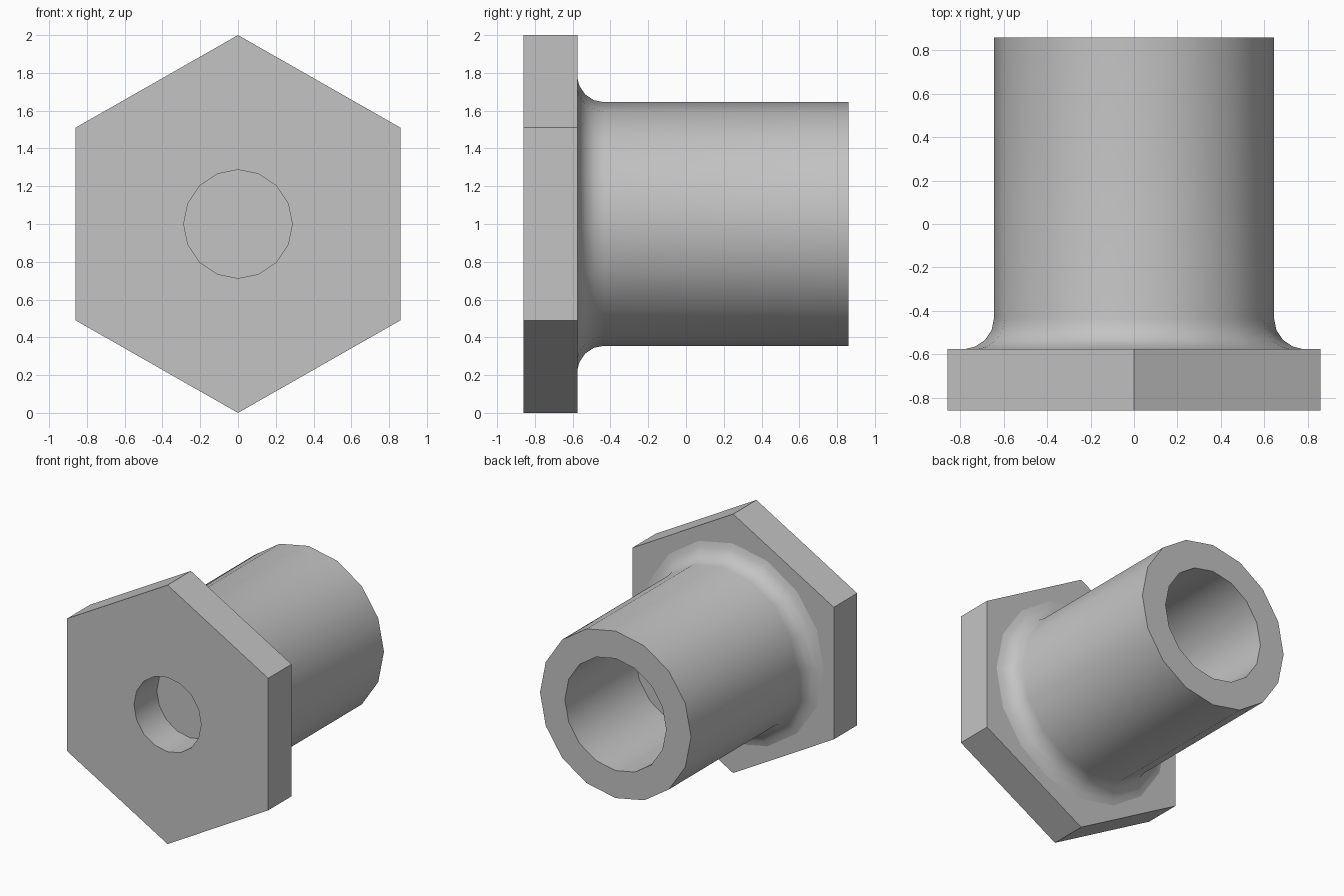
import bpy
import bmesh
from math import sin, cos, pi, radians

cube = bpy.data.objects.get("Cube")
if cube:
    bpy.data.objects.remove(cube, do_unlink=True)

SIDES = 16
FRONT, SHOULDER, BACK = -0.86, -0.575, 0.86
TUBE_R, BORE_R, RECESS_R, FILLET = 0.645, 0.433, 0.287, 0.14

grey = bpy.data.materials.new("grey_metal")
grey.use_nodes = True
colour = (0.55, 0.55, 0.55, 1)
grey.diffuse_color = colour
grey.node_tree.nodes["Principled BSDF"].inputs["Base Color"].default_value = colour


def finish(bm, name):
    bmesh.ops.recalc_face_normals(bm, faces=bm.faces)
    mesh = bpy.data.meshes.new(name)
    bm.to_mesh(mesh)
    bm.free()
    mesh.materials.append(grey)
    obj = bpy.data.objects.new(name, mesh)
    bpy.context.collection.objects.link(obj)
    bpy.ops.object.select_all(action="DESELECT")
    obj.select_set(True)
    bpy.context.view_layer.objects.active = obj
    bpy.ops.object.shade_smooth_by_angle(angle=radians(35))
    return obj


def ring(bm, radius, y):
    """Round section about the y axis, with a vertex at the top."""
    angles = [2 * pi * k / SIDES for k in range(SIDES)]
    return [bm.verts.new((radius * sin(a), y, 1 + radius * cos(a))) for a in angles]


def bridge(bm, a, b):
    for i in range(len(a)):
        j = (i + 1) % len(a)
        bm.faces.new((a[i], a[j], b[j], b[i]))


def loop_edges(bm, loop):
    return [bm.edges.get((v, loop[i - 1])) or bm.edges.new((v, loop[i - 1]))
            for i, v in enumerate(loop)]


# Hexagonal head with a blind round recess in its front
bm = bmesh.new()
outline = [(0, 1), (0.86, 0.51), (0.86, -0.51), (0, -1), (-0.86, -0.51), (-0.86, 0.51)]
front, rear = [[bm.verts.new((x, y, 1 + z)) for x, z in outline]
               for y in (FRONT, SHOULDER)]
mouth, floor = ring(bm, RECESS_R, FRONT), ring(bm, RECESS_R, SHOULDER - 0.006)
bridge(bm, front, rear)
bridge(bm, mouth, floor)
bm.faces.new(rear)
bm.faces.new(floor)
bmesh.ops.triangle_fill(bm, use_beauty=True, normal=(0, -1, 0),
                        edges=loop_edges(bm, front) + loop_edges(bm, mouth))
finish(bm, "hex_head")

# Round sleeve: flared foot, straight wall, open end and blind bore
bm = bmesh.new()
STEPS = 4
profile = [(TUBE_R + FILLET, SHOULDER - 0.003)]
for k in range(1, STEPS + 1):
    a = pi / 2 * k / STEPS
    profile.append((TUBE_R + FILLET * (1 - sin(a)), SHOULDER + FILLET * (1 - cos(a))))
profile += [(TUBE_R, BACK), (BORE_R, BACK), (BORE_R, 0)]
rings = [ring(bm, r, y) for r, y in profile]
for a, b in zip(rings, rings[1:]):
    bridge(bm, a, b)
bm.faces.new(rings[0])
bm.faces.new(rings[-1])
finish(bm, "sleeve")
